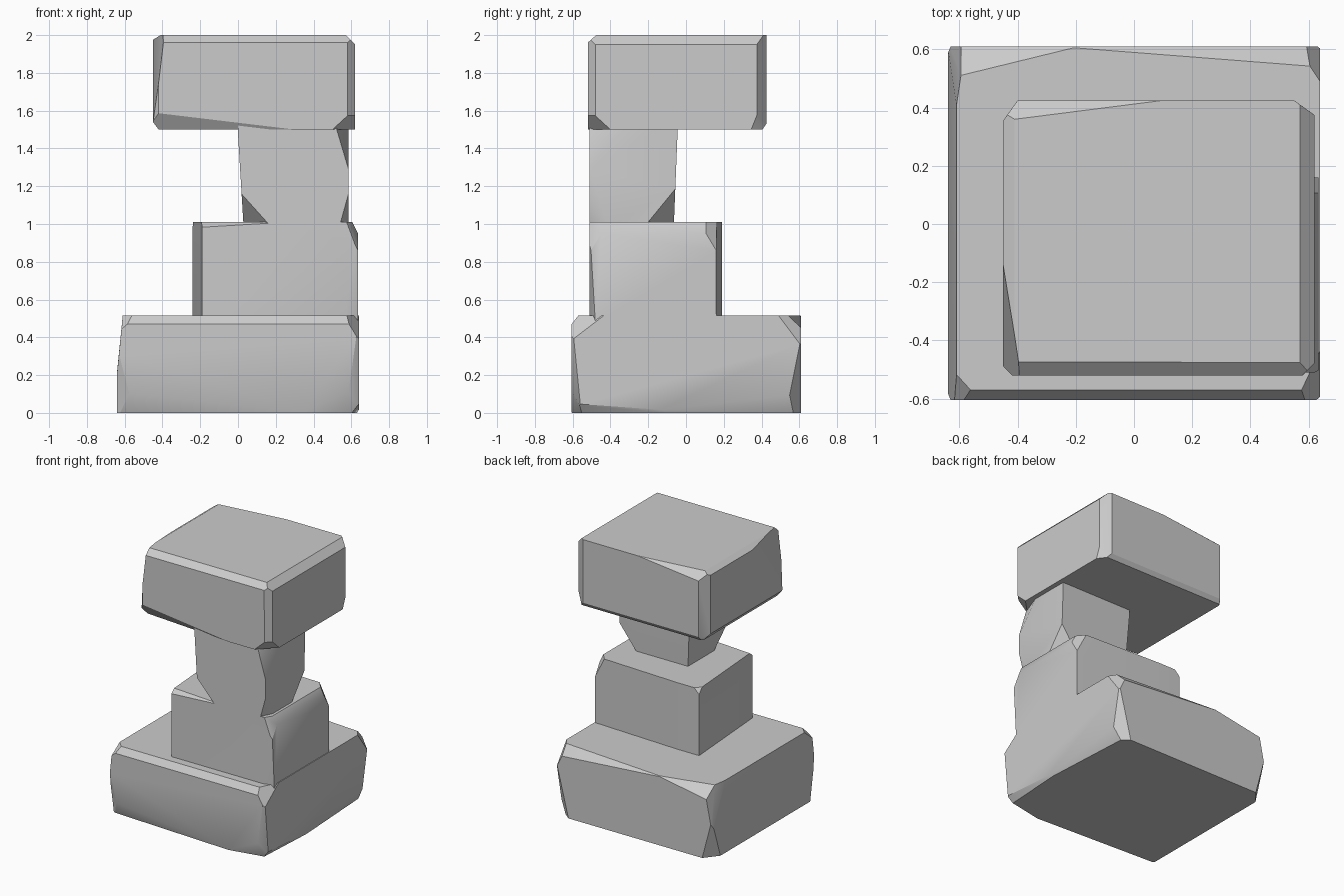
import bpy, bmesh, math
from mathutils import Vector

old = bpy.data.objects.get("Cube")
if old:
    bpy.data.objects.remove(old, do_unlink=True)

stone = bpy.data.materials.new("grey stone")
stone.use_nodes = True
grey = (0.6, 0.6, 0.6, 1)
stone.diffuse_color = grey
stone.node_tree.nodes["Principled BSDF"].inputs["Base Color"].default_value = grey

FAR = 99  # a chamfer that runs parallel to an axis


def block(name, low, high, chips):
    """Box with chiselled corners; each chip is a corner sign and three lengths cut along its edges."""
    low, high = Vector(low), Vector(high)
    bm = bmesh.new()
    bmesh.ops.create_cube(bm, size=1)
    for v in bm.verts:
        v.co = (low + high) / 2 + v.co * (high - low)
    for signs, cut in chips:
        side = [1 if s == "+" else -1 for s in signs]
        corner = Vector([h if s > 0 else l for s, l, h in zip(side, low, high)])
        normal = Vector([s / c for s, c in zip(side, cut)])
        point = corner - normal / normal.length_squared
        bmesh.ops.bisect_plane(bm, geom=bm.verts[:] + bm.edges[:] + bm.faces[:], dist=1e-5,
                               plane_co=point, plane_no=normal, clear_outer=True)
        bmesh.ops.holes_fill(bm, edges=[e for e in bm.edges if e.is_boundary])
    bmesh.ops.recalc_face_normals(bm, faces=bm.faces)
    mesh = bpy.data.meshes.new(name)
    bm.to_mesh(mesh)
    bm.free()
    mesh.materials.append(stone)
    obj = bpy.data.objects.new(name, mesh)
    bpy.context.collection.objects.link(obj)
    bpy.ops.object.select_all(action="DESELECT")
    obj.select_set(True)
    bpy.context.view_layer.objects.active = obj
    bpy.ops.object.shade_smooth_by_angle(angle=math.radians(30))


# Wide foot slab
block("base_slab", (-0.64, -0.605, 0), (0.64, 0.61, 0.515), [
    ("---", (1.0, 0.05, 0.11)), ("+--", (0.3, 0.06, 0.14)),
    ("+--", (0.07, 0.05, 0.5)), ("---", (0.09, 0.06, 0.35)),
    ("--+", (FAR, 0.035, 0.045)), ("--+", (0.11, 0.12, 0.09)),
    ("--+", (0.03, FAR, 0.3)), ("+-+", (0.08, 0.17, 0.13)),
    ("-++", (0.45, 0.11, 0.08)), ("-++", (0.06, 0.4, 0.3)),
    ("+++", (0.9, 0.07, 0.07)), ("+++", (0.08, 0.12, 0.16)),
    ("++-", (0.05, 0.9, 0.1)), ("++-", (0.1, 0.08, 0.4)),
    ("-+-", (0.08, 0.1, 0.3)), ("+--", (0.04, 0.7, 0.05)),
])

# Middle step
block("middle_block", (-0.24, -0.51, 0.48), (0.635, 0.19, 1.01), [
    ("---", (0.05, 0.69, FAR)), ("+++", (0.7, 0.03, FAR)),
    ("--+", (0.5, 0.04, 0.03)), ("+-+", (0.06, 0.1, 0.16)),
    ("+--", (0.07, 0.03, 0.5)), ("+++", (0.1, 0.12, 0.2)),
    ("-++", (0.04, 0.04, 0.04)), ("+++", (0.03, FAR, 0.06)),
])

# Narrow column, chipped where it meets the blocks
block("neck", (0, -0.51, 0.98), (0.585, -0.045, 1.56), [
    ("---", (0.18, 0.2, 0.2)), ("++-", (0.17, 0.18, 0.22)),
    ("+--", (0.05, 0.1, 0.18)), ("+-+", (0.08, 0.22, 0.27)),
    ("-+-", (0.03, FAR, 0.5)), ("-+-", (FAR, 0.02, 0.5)),
])

# Overhanging head
block("head_block", (-0.45, -0.52, 1.5), (0.62, 0.425, 2), [
    ("---", (0.75, 0.06, 0.09)), ("--+", (FAR, 0.045, 0.04)),
    ("--+", (0.06, 0.4, 0.5)), ("---", (0.03, 0.03, FAR)),
    ("+-+", (0.04, 0.04, FAR)), ("+-+", (0.05, FAR, 0.05)),
    ("+--", (0.12, 0.12, 0.11)), ("-++", (0.55, 0.07, 0.06)),
    ("-++", (0.05, 0.07, FAR)), ("+++", (0.07, 0.05, FAR)),
    ("++-", (0.06, 0.08, 0.2)), ("++-", (FAR, 0.02, 0.03)),
    ("-+-", (0.06, 0.08, 0.1)), ("--+", (0.04, FAR, 0.025)),
    ("---", (0.03, FAR, 0.04)),
])
